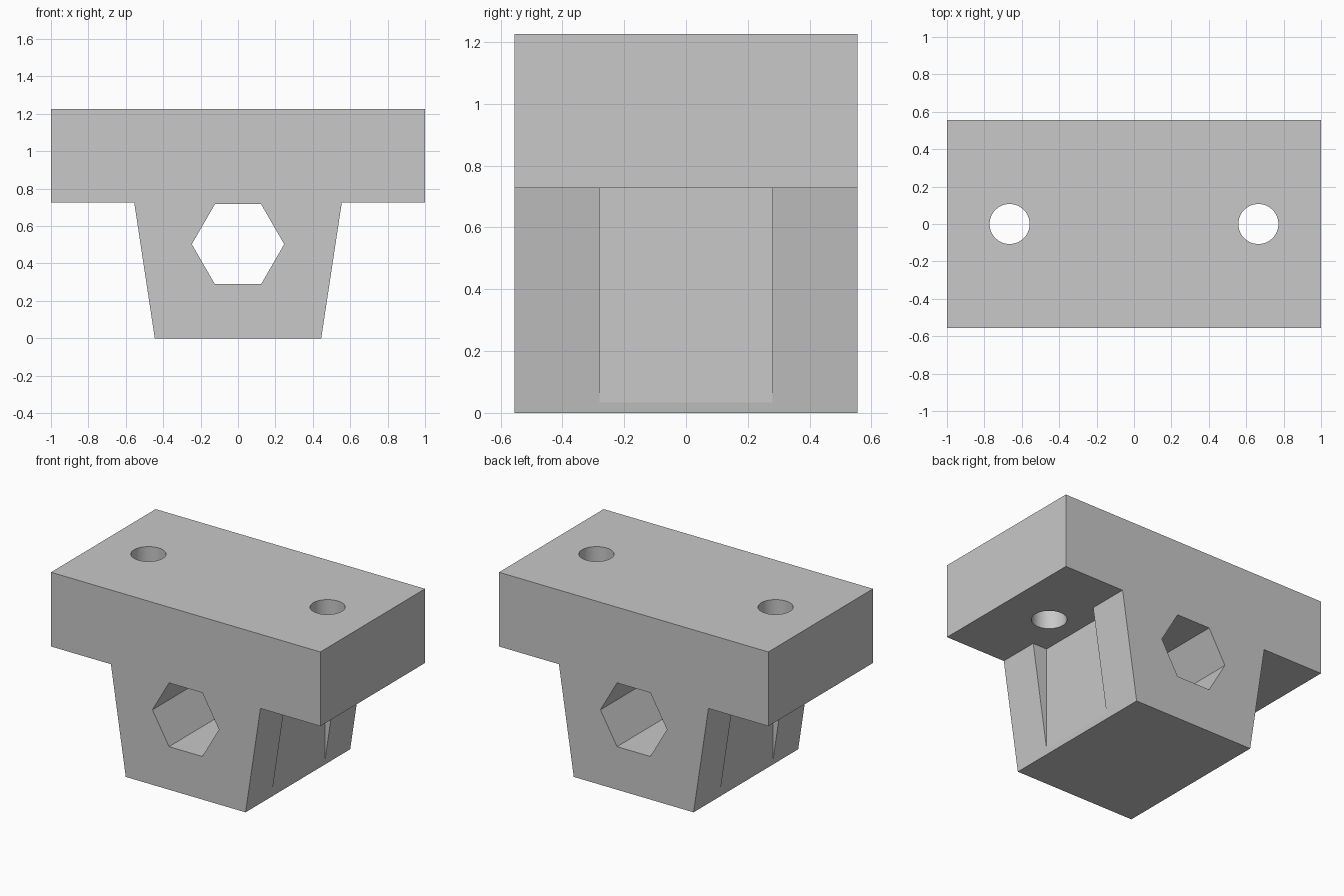
import bpy, bmesh, math
from mathutils import Matrix

if "Cube" in bpy.data.objects:
    bpy.data.objects.remove(bpy.data.objects["Cube"])

HALF_Y, SHELF_Z, TOP_Z = 0.555, 0.727, 1.225

grey = bpy.data.materials.new("plain grey")
grey.diffuse_color = (0.58, 0.58, 0.58, 1)
grey.use_nodes = True
grey.node_tree.nodes["Principled BSDF"].inputs["Base Color"].default_value = grey.diffuse_color


def add_object(name, bm):
    bmesh.ops.recalc_face_normals(bm, faces=bm.faces)
    mesh = bpy.data.meshes.new(name)
    bm.to_mesh(mesh)
    bm.free()
    mesh.materials.append(grey)
    obj = bpy.data.objects.new(name, mesh)
    bpy.context.collection.objects.link(obj)
    return obj


def cylinder(name, radius, depth, sides, matrix):
    bm = bmesh.new()
    bmesh.ops.create_cone(bm, cap_ends=True, segments=sides, radius1=radius,
                          radius2=radius, depth=depth, matrix=matrix)
    return add_object(name, bm)


# T-shaped body: wide plate on a tapered block, extruded along y
right_half = [(0.445, 0), (0.555, SHELF_Z), (1, SHELF_Z), (1, TOP_Z)]
outline = right_half + [(-x, z) for x, z in reversed(right_half)]
bm = bmesh.new()
face = bm.faces.new([bm.verts.new((x, -HALF_Y, z)) for x, z in outline])
ext = bmesh.ops.extrude_face_region(bm, geom=[face])
bmesh.ops.translate(bm, vec=(0, 2 * HALF_Y, 0),
                    verts=[v for v in ext["geom"] if isinstance(v, bmesh.types.BMVert)])
body = add_object("bracket_body", bm)

# Hexagonal hole, front to back, with points to left and right
hexagon = (Matrix.Translation((0, 0, 0.503)) @ Matrix.Rotation(math.pi / 2, 4, 'X')
           @ Matrix.Rotation(math.pi / 6 * 3, 4, 'Z'))
cutters = [cylinder("hex_hole_cutter", 0.247, 2, 6, hexagon)]

for side in (-1, 1):
    # Round bolt holes through the plate
    cutters.append(cylinder("bolt_hole_cutter", 0.107, 1.2, 48,
                            Matrix.Translation((side * 0.665, 0, 1.0))))
    # Vertical clearance pockets in the sloping sides
    bm = bmesh.new()
    bmesh.ops.create_cube(bm, size=1, matrix=Matrix.Translation((side * 0.65, 0, SHELF_Z / 2 - 0.1))
                          @ Matrix.Diagonal((0.4, 0.56, SHELF_Z + 0.2, 1)))
    cutters.append(add_object("side_pocket_cutter", bm))

# The hexagon must have corners on the x axis
hex_mesh = cutters[0].data
if max(v.co.x for v in hex_mesh.vertices) < 0.24:
    hex_mesh.transform(Matrix.Translation((0, 0, 0.503)) @ Matrix.Rotation(math.pi / 6, 4, 'Y')
                       @ Matrix.Translation((0, 0, -0.503)))

for cutter in cutters:
    cutter.hide_render = True
    cutter.hide_set(True)
    mod = body.modifiers.new(cutter.name, 'BOOLEAN')
    mod.operation = 'DIFFERENCE'
    mod.solver = 'EXACT'
    mod.object = cutter

# Apply the cuts, then remove the cutters
bpy.context.view_layer.update()
result = bpy.data.meshes.new_from_object(
    body.evaluated_get(bpy.context.evaluated_depsgraph_get()))
body.modifiers.clear()
body.data = result
for cutter in cutters:
    bpy.data.objects.remove(cutter, do_unlink=True)

# Smooth bolt holes, crisp edges elsewhere
bpy.context.view_layer.objects.active = body
body.select_set(True)
bpy.ops.object.shade_smooth_by_angle(angle=math.radians(8))
